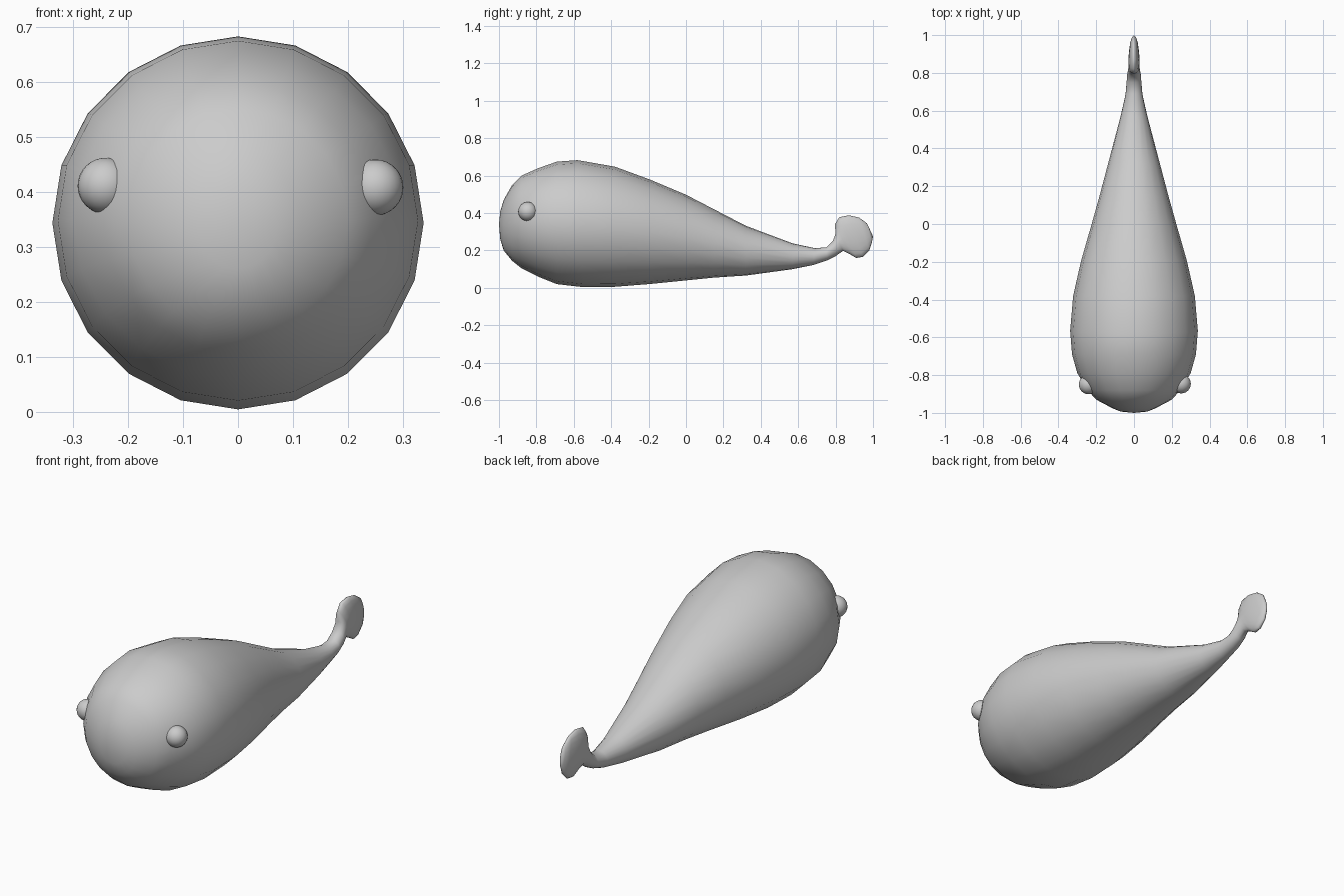
import bpy, bmesh, math
from mathutils import Vector

if "Cube" in bpy.data.objects:
    bpy.data.objects.remove(bpy.data.objects["Cube"])

# Body stations: top (y, z), bottom (y, z), half width
RINGS = [
    (-.993, .41, -.993, .26, .07), (-.975, .47, -.975, .20, .115),
    (-.93, .55, -.93, .145, .20), (-.88, .60, -.88, .105, .245),
    (-.79, .64, -.79, .06, .30), (-.69, .675, -.69, .02, .328),
    (-.58, .683, -.55, .004, .338), (-.38, .648, -.38, .006, .322),
    (-.19, .578, -.20, .02, .28), (0, .498, 0, .04, .224),
    (.15, .42, .15, .055, .182), (.32, .332, .32, .066, .137),
    (.57, .238, .57, .10, .071), (.69, .212, .68, .122, .045),
    (.75, .217, .755, .147, .039), (.785, .25, .80, .17, .036),
    (.80, .29, .84, .198, .031), (.796, .34, .88, .178, .028),
    (.82, .378, .91, .160, .030), (.87, .388, .945, .166, .027),
    (.925, .376, .98, .20, .021), (.968, .345, .993, .24, .013),
]
SIDES = 20


def make_object(name, bm):
    bmesh.ops.recalc_face_normals(bm, faces=bm.faces)
    for f in bm.faces:
        f.smooth = True
    mesh = bpy.data.meshes.new(name)
    bm.to_mesh(mesh)
    bm.free()
    obj = bpy.data.objects.new(name, mesh)
    bpy.context.collection.objects.link(obj)


# Lofted body, narrowing into an upright flat tail fin
bm = bmesh.new()
loops = []
for ty, tz, by, bz, w in RINGS:
    top, bottom = Vector((0, ty, tz)), Vector((0, by, bz))
    mid, half = (top + bottom) / 2, (top - bottom) / 2
    loops.append([bm.verts.new(mid + half * math.cos(a) + Vector((w * math.sin(a), 0, 0)))
                  for a in (2 * math.pi * i / SIDES for i in range(SIDES))])
for a, b in zip(loops, loops[1:]):
    for i in range(SIDES):
        j = (i + 1) % SIDES
        bm.faces.new((a[i], a[j], b[j], b[i]))
# Rounded end caps
for loop, tip in ((loops[0], (0, -1, .34)), (loops[-1], (0, 1, .275))):
    v = bm.verts.new(tip)
    for i in range(SIDES):
        bm.faces.new((loop[i], loop[(i + 1) % SIDES], v))
make_object("body", bm)

# Bulging eyes
for name, pos in (("right_eye", (.25, -.846, .408)), ("left_eye", (-.241, -.85, .411))):
    bm = bmesh.new()
    bmesh.ops.create_uvsphere(bm, u_segments=24, v_segments=16, radius=.051)
    bmesh.ops.translate(bm, verts=bm.verts, vec=pos)
    make_object(name, bm)
